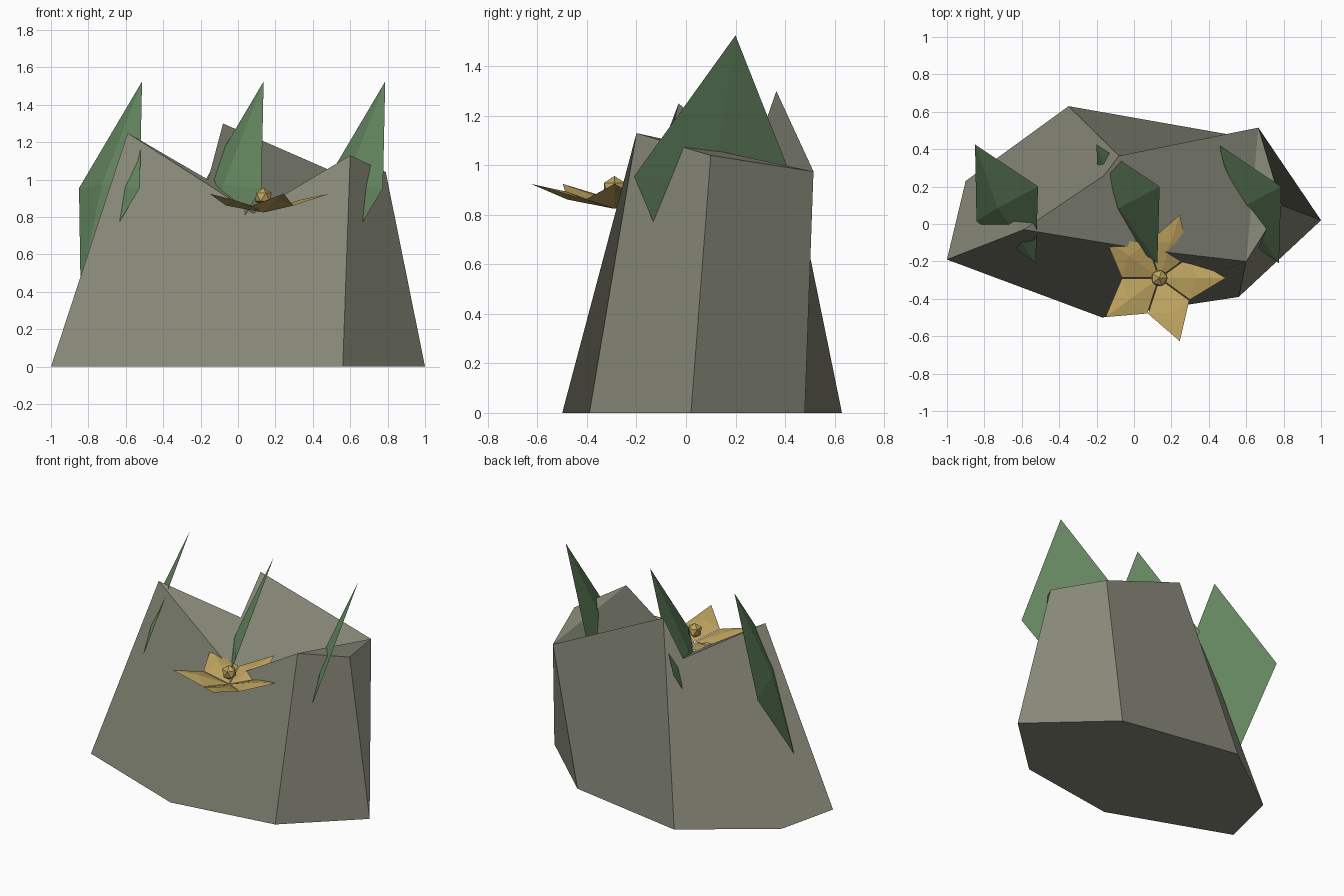
import bpy, bmesh, math
from mathutils import Vector

if "Cube" in bpy.data.objects:
    bpy.data.objects.remove(bpy.data.objects["Cube"])


def material(name, rgb):
    m = bpy.data.materials.new(name)
    m.diffuse_color = (*rgb, 1)
    m.use_nodes = True
    m.node_tree.nodes["Principled BSDF"].inputs["Base Color"].default_value = m.diffuse_color
    return m


STONE = material("stone_grey", (0.242, 0.246, 0.188))
GREEN = material("leaf_green", (0.141, 0.262, 0.127))
GOLD = material("flower_gold", (0.515, 0.366, 0.114))


def add_object(name, verts, faces, mat, closed=True):
    bm = bmesh.new()
    vs = [bm.verts.new(v) for v in verts]
    for f in faces:
        bm.faces.new([vs[i] for i in f])
    if closed:
        bmesh.ops.recalc_face_normals(bm, faces=bm.faces)
    me = bpy.data.meshes.new(name)
    bm.to_mesh(me)
    bm.free()
    me.materials.append(mat)
    ob = bpy.data.objects.new(name, me)
    bpy.context.collection.objects.link(ob)
    return ob


# Rock: seven-sided base rising to a jagged, hollowed top, grouped in panels
base = [(-1, -.19), (-.17, -.5), (.56, -.39), (1, .02), (.5, .48), (-.35, .63), (-.9, .23)]
crown = [(-.59, -.03, 1.25), (.08, -.14, .82), (.6, -.2, 1.13), (.79, .1, 1.04),
         (.665, .515, .975), (-.08, .365, 1.3), (-.16, .26, 1.0)]
panels = [
    [(0, 1, 7), (1, 8, 7), (1, 9, 8), (1, 2, 9)],               # front
    [(2, 3, 10, 9)], [(3, 4, 11, 10)], [(4, 5, 12, 11)],        # right and back
    [(5, 6, 13, 12), (6, 7, 13), (6, 0, 7)],                    # left
    [(8, 9, 11), (8, 11, 13), (11, 12, 13), (8, 13, 7)],        # hollow
    [(9, 10, 11)],                                              # right ledge
    [tuple(range(6, -1, -1))],                                  # underside
]
rock = add_object("rock", [(x, y, 0) for x, y in base] + crown,
                  [f for p in panels for f in p], STONE)

# Each rock panel is shaded as one flat plane
mesh = rock.data
mesh.shade_smooth()
normals = [None] * len(mesh.loops)
start = 0
for panel in panels:
    polys = [mesh.polygons[i] for i in range(start, start + len(panel))]
    start += len(panel)
    n = sum((p.normal * p.area for p in polys), Vector()).normalized()
    for p in polys:
        for li in p.loop_indices:
            normals[li] = n
mesh.normals_split_custom_set(normals)

# Leaves: three matching slanted diamonds with a shallow raised middle
for i in range(3):
    shift = Vector((.65 * i, 0, 0))
    tip, front, back = (Vector(p) + shift for p in
                        ((-.513, .2, 1.525), (-.525, -.21, .955), (-.85, .425, .955)))
    low = front + back - tip + Vector((.02, 0, .04))
    centre = (front + back) / 2
    normal = (front - back).cross(tip - low).normalized()
    add_object(f"leaf_{i + 1}", [tip, front, low, back, centre + normal * .05, centre - normal * .005],
               [(a, (a + 1) % 4, k) for a in range(4) for k in (4, 5)], GREEN)

# Flower: five creased petals in a shallow cup
CX, CY = .135, -.289


def polar(r, degrees, z):
    a = math.radians(degrees)
    return (CX + r * math.cos(a), CY + r * math.sin(a), z)


for i in range(5):
    a = 72 * i
    verts = [polar(.004, a, .825), polar(.2, a - 35.3, .862), polar(.355, a, .925),
             polar(.2, a + 35.3, .862), polar(.2, a, .893)]
    add_object(f"petal_{i + 1}", verts, [(0, 1, 4), (1, 2, 4), (2, 3, 4), (3, 0, 4)], GOLD, False)

# Flower centre
bpy.ops.mesh.primitive_ico_sphere_add(subdivisions=1, radius=.05, location=(CX, CY, .907))
bud = bpy.context.object
bud.name = "flower_centre"
bud.data.materials.append(GOLD)
